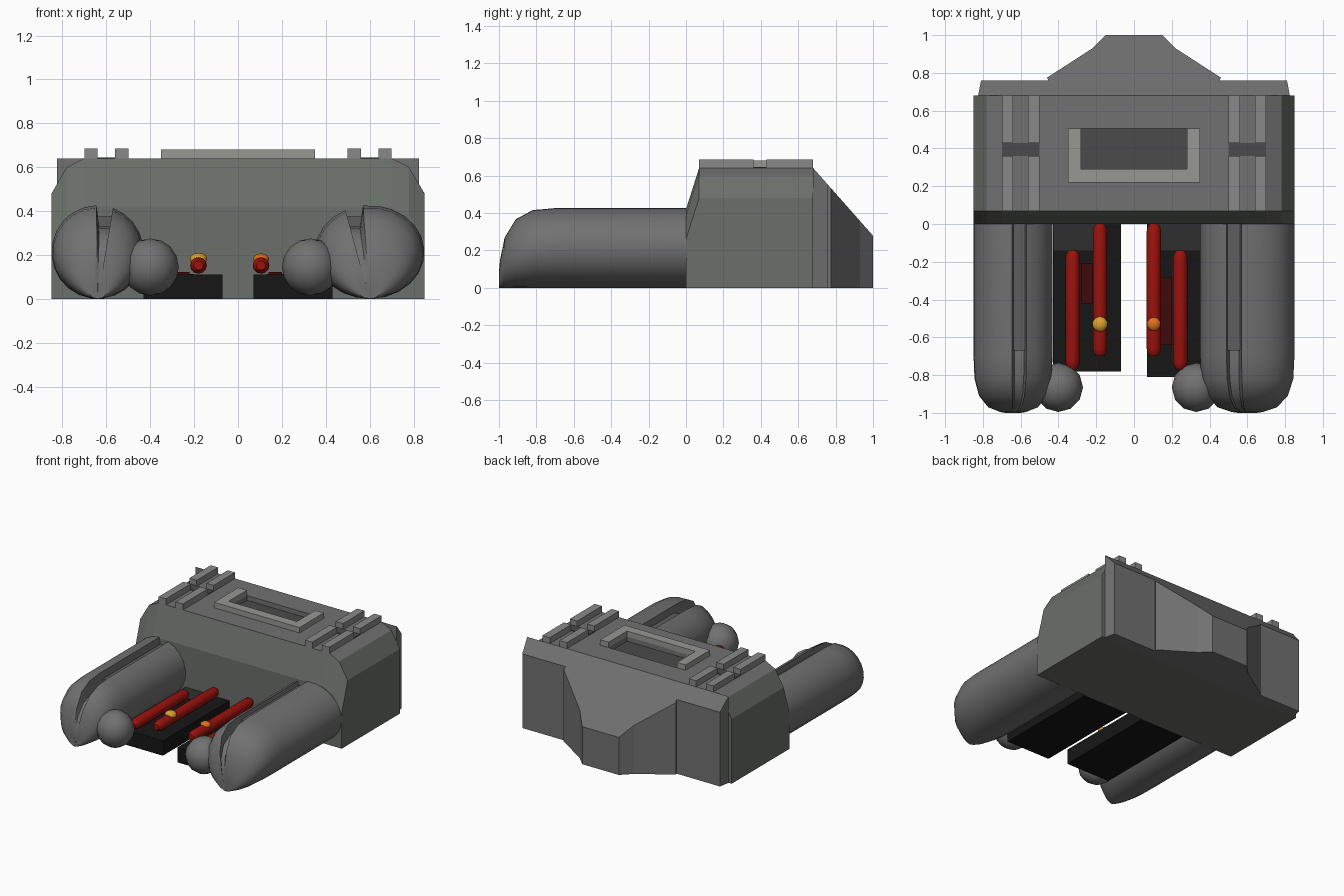
import bpy, bmesh, math
from mathutils import Matrix

if "Cube" in bpy.data.objects:
    bpy.data.objects.remove(bpy.data.objects["Cube"])


def material(name, rgb):
    m = bpy.data.materials.new(name)
    m.diffuse_color = (*rgb, 1)
    m.use_nodes = True
    m.node_tree.nodes["Principled BSDF"].inputs["Base Color"].default_value = m.diffuse_color
    return m


HULL = material("hull_grey_green", (0.145, 0.157, 0.142))
GREY = material("mid_grey", (0.165, 0.165, 0.165))
PALE = material("rail_grey", (0.25, 0.25, 0.25))
FRAME = material("frame_grey", (0.31, 0.31, 0.295))
GROOVE = material("groove_grey", (0.11, 0.11, 0.11))
DARK = material("dark_grey", (0.07, 0.07, 0.07))
BLACK = material("black", (0.008, 0.008, 0.008))
SOOT = material("soot", (0.028, 0.028, 0.028))
RED = material("red", (0.33, 0.006, 0.004))
DEEP_RED = material("deep_red", (0.05, 0.003, 0.003))
GOLD = material("gold", (0.70, 0.36, 0.03))
ORANGE = material("orange", (0.75, 0.16, 0.01))


def finish(name, bm, mat=None, smooth=None):
    bmesh.ops.recalc_face_normals(bm, faces=bm.faces)
    me = bpy.data.meshes.new(name)
    bm.to_mesh(me)
    bm.free()
    ob = bpy.data.objects.new(name, me)
    bpy.context.collection.objects.link(ob)
    if mat:
        me.materials.append(mat)
    if smooth:
        bpy.ops.object.select_all(action='DESELECT')
        ob.select_set(True)
        bpy.context.view_layer.objects.active = ob
        bpy.ops.object.shade_smooth_by_angle(angle=math.radians(smooth))
    return ob


def loft(name, rings, mat=None, smooth=None):
    """Skin matching closed rings and cap both ends."""
    bm = bmesh.new()
    vs = [[bm.verts.new(p) for p in r] for r in rings]
    n = len(vs[0])
    for a, b in zip(vs, vs[1:]):
        for i in range(n):
            j = (i + 1) % n
            bm.faces.new((a[i], a[j], b[j], b[i]))
    caps = [bm.faces.new(vs[0]), bm.faces.new(vs[-1])]
    if n > 12:
        bmesh.ops.triangulate(bm, faces=caps)
    return finish(name, bm, mat, smooth)


def box(name, x, y, z, mat=None):
    ring = [(x[0], y[0]), (x[1], y[0]), (x[1], y[1]), (x[0], y[1])]
    return loft(name, [[(a, b, h) for a, b in ring] for h in z], mat)


def ball(name, loc, r, mat=None, seg=12, flat=1):
    bm = bmesh.new()
    bmesh.ops.create_uvsphere(bm, u_segments=seg, v_segments=seg // 2 + 2, radius=r,
                              matrix=Matrix.Translation(loc) @ Matrix.Diagonal((1, 1, flat, 1)))
    return finish(name, bm, mat, 50)


def tube(name, x, y0, y1, z, r):
    """Rod along y with rounded ends."""
    rings = []
    for y, s in ((y0, .55), (y0 + .02, .9), (y0 + .04, 1), (y1 - .04, 1), (y1 - .02, .9), (y1, .55)):
        rings.append([(x + r * s * math.cos(a), y, z + r * s * math.sin(a))
                      for a in (math.tau * i / 12 for i in range(12))])
    return loft(name, rings, RED, 50)


# Main housing with chamfered shoulders and sloping front; neutral grey roof
def outline(y, low):
    half = [(.85, 0), (.85, .48 - low), (.78, .60 - low), (.70, .64 - low)]
    return [(x, y, z) for x, z in half] + [(-x, y, z) for x, z in reversed(half)]


body = loft("housing", [outline(0, .22), outline(.07, 0), outline(.68, 0)], HULL)
body.data.materials.append(GREY)
for f in body.data.polygons:
    f.material_index = int(f.normal.z > .8)

# Recess in the roof with a raised three-sided frame
cutter = box("recess_cutter", (-.28, .28), (.29, .505), (.60, .80), GREY)
cutter.hide_render = True
cutter.hide_viewport = True
mod = body.modifiers.new("recess", 'BOOLEAN')
mod.object = cutter
mod.solver = 'EXACT'
box("recess_floor", (-.28, .28), (.29, .505), (.59, .605), DARK)
box("frame_front", (-.35, .35), (.22, .29), (.63, .68), FRAME)
for s, side in ((-1, "left"), (1, "right")):
    box("frame_" + side, sorted((s * .28, s * .35)), (.29, .505), (.63, .68), FRAME)
    # Roof rails, the channel between them and a dark cross gap
    for i, (a, b) in enumerate(((.50, .56), (.64, .70))):
        for j, ys in enumerate(((.07, .36), (.43, .68))):
            box(f"rail_{side}_{i}{j}", sorted((s * a, s * b)), ys, (.63, .685), PALE)
    box("rail_gap_" + side, sorted((s * .50, s * .70)), (.36, .43), (.63, .645), DARK)


# Rear parts: plan shapes whose top follows one slope
def sloped(name, half):
    plan = half + [(-x, y) for x, y in reversed(half)]
    return loft(name, [[(x, y, 0) for x, y in plan],
                       [(x, y, .64 - 1.13 * (y - .68)) for x, y in plan]], GREY)


sloped("rear_slab", [(.825, .68), (.81, .76)])
sloped("rear_bulge", [(.42, .68), (.46, .775), (.22, .93), (.15, 1.0)])


# Arms: notched round section shrinking to a point at the bottom of the nose
def arm(side, cx, rx, n0, n1):
    rz = .213
    a0, a1 = (math.acos((x - cx) / rx) for x in (n0, n1))
    n = 22
    sec = []
    for i in range(n + 1):
        a = a0 + (math.tau - (a0 - a1)) * i / n
        sec.append((cx + rx * math.cos(a), rz + rz * math.sin(a)))
    mid = (n0 + n1) / 2
    sec += [(mid + .025, .33), (mid - .025, .33)]
    rings = [[(cx + (x - cx) * s, y, z * s) for x, z in sec]
             for y, s in ((0, 1), (-.70, 1), (-.82, .975), (-.91, .86), (-.97, .63),
                          (-.995, .33), (-1.0, .2), (-.99, .02))]
    loft("arm_" + side, rings, GREY, 40)
    box("arm_channel_" + side, (n0, n1), (-.67, 0), (.25, .375), GROOVE)


arm("left", -.64, .21, -.645, -.57)
arm("right", .60, .25, .49, .57)
ball("arm_knob_left", (-.40, -.865, .145), .13, GREY)
ball("arm_knob_right", (.33, -.865, .145), .13, GREY)

# Dark trays between the arms
box("tray_left", (-.43, -.07), (-.78, 0), (0, .11), BLACK)
box("tray_right", (.07, .43), (-.81, 0), (0, .11), BLACK)
box("tray_root_left", (-.43, -.20), (-.14, 0), (.10, .114), SOOT)
box("tray_root_right", (.13, .43), (-.14, 0), (.10, .114), SOOT)
box("tray_strip_left", (-.28, -.22), (-.42, -.21), (.10, .122), DEEP_RED)
box("tray_strip_right", (.14, .20), (-.64, -.28), (.10, .122), DEEP_RED)

# Red rods and their coloured beads
for x, y0, y1, nm in ((-.18, -.70, 0, "left_inner"), (.105, -.70, 0, "right_inner"),
                      (-.325, -.77, -.14, "left_outer"), (.245, -.77, -.14, "right_outer")):
    tube("rod_" + nm, x, y0, y1, .152, .038)
ball("bead_left", (-.18, -.53, .182), .042, GOLD, 10, .65)
ball("bead_right", (.105, -.53, .182), .038, ORANGE, 10, .65)
